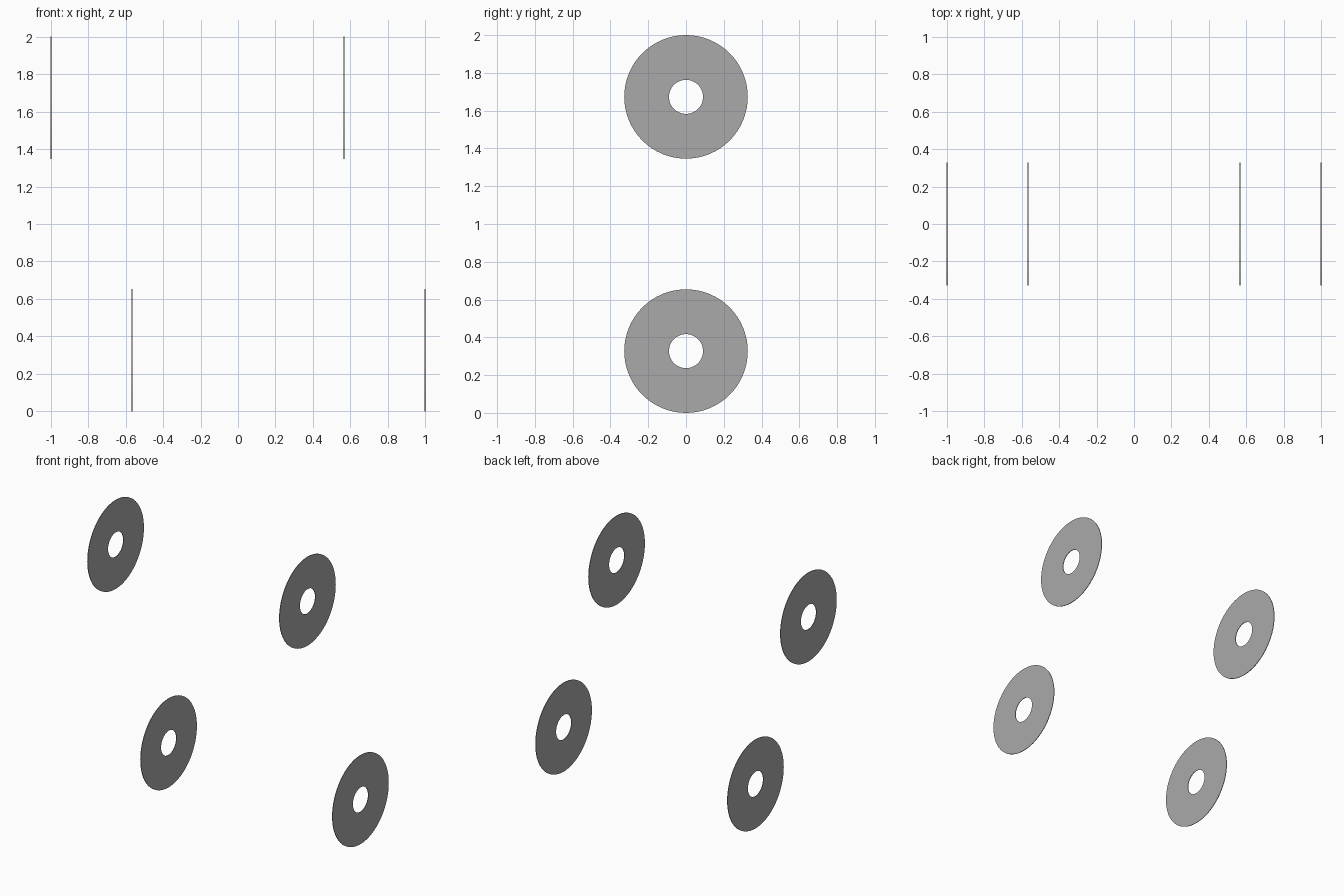
import bpy, bmesh
from math import sin, cos, tau

if "Cube" in bpy.data.objects:
    bpy.data.objects.remove(bpy.data.objects["Cube"])

R_OUT, R_IN, THICK, SIDES = 0.327, 0.09, 0.004, 64

grey = bpy.data.materials.new("dark_grey")
grey.diffuse_color = (0.4, 0.4, 0.4, 1)
grey.use_nodes = True
grey.node_tree.nodes["Principled BSDF"].inputs["Base Color"].default_value = grey.diffuse_color


def ring(name, x, z):
    """Thin washer-shaped disc facing along x."""
    bm = bmesh.new()
    profile = [(R_IN, -THICK / 2), (R_OUT, -THICK / 2), (R_OUT, THICK / 2), (R_IN, THICK / 2)]
    loops = [[bm.verts.new((h, r * cos(tau * i / SIDES), r * sin(tau * i / SIDES)))
              for i in range(SIDES)] for r, h in profile]
    for k in range(4):
        a, b = loops[k], loops[(k + 1) % 4]
        for i in range(SIDES):
            j = (i + 1) % SIDES
            bm.faces.new((a[i], b[i], b[j], a[j]))
    bmesh.ops.recalc_face_normals(bm, faces=bm.faces)
    mesh = bpy.data.meshes.new(name)
    bm.to_mesh(mesh)
    bm.free()
    mesh.materials.append(grey)
    obj = bpy.data.objects.new(name, mesh)
    obj.location = (x, 0, z)
    bpy.context.collection.objects.link(obj)


# Upper pair and lower pair, offset sideways from each other
ring("upper_left_disc", -0.998, 2 - R_OUT)
ring("upper_right_disc", 0.566, 2 - R_OUT)
ring("lower_left_disc", -0.566, R_OUT)
ring("lower_right_disc", 0.998, R_OUT)
